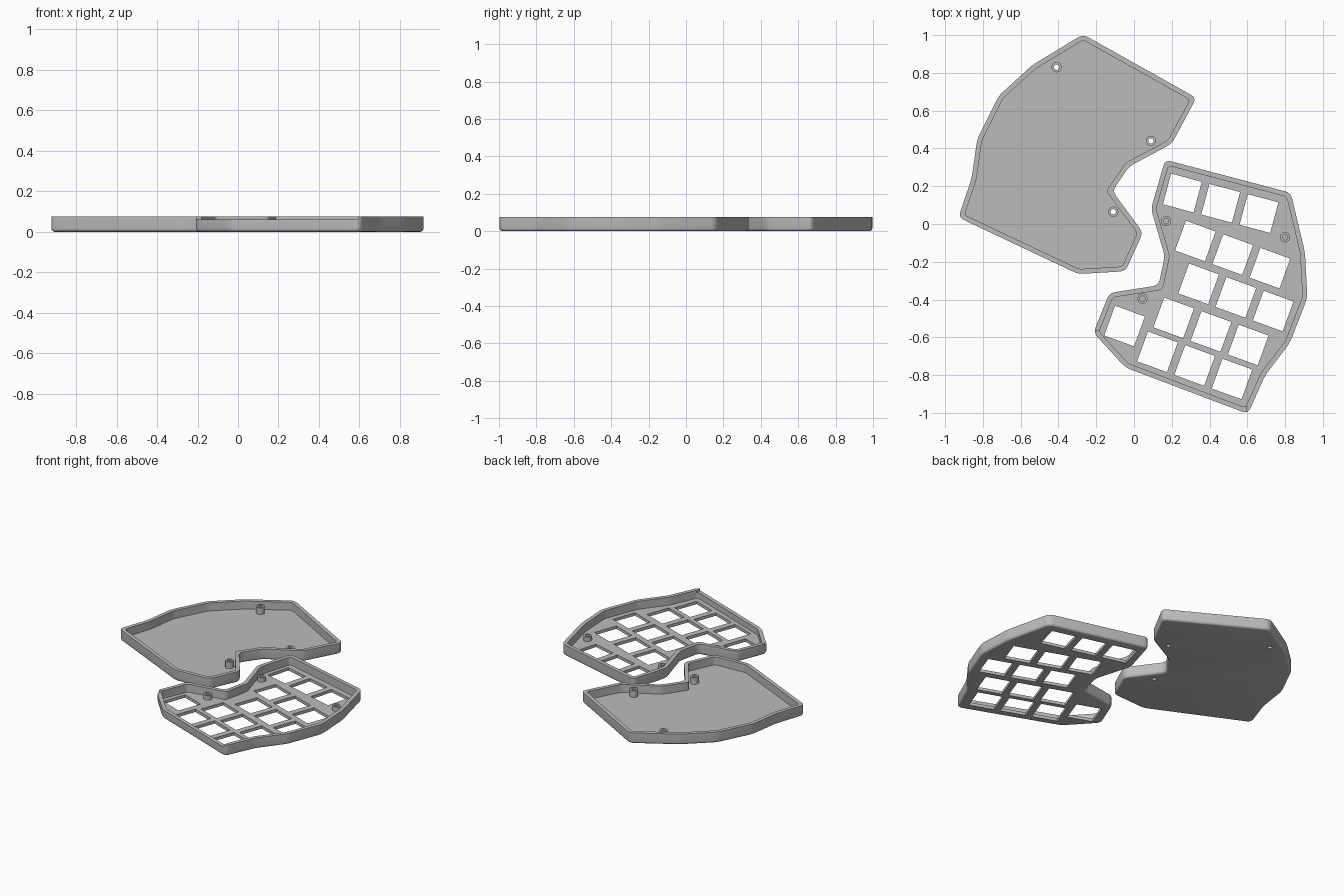
import bpy, bmesh, math
from mathutils import Vector, Matrix

if "Cube" in bpy.data.objects:
    bpy.data.objects.remove(bpy.data.objects["Cube"])

grey = bpy.data.materials.new("plastic grey")
grey.diffuse_color = (0.50, 0.50, 0.50, 1)
grey.use_nodes = True
grey.node_tree.nodes["Principled BSDF"].inputs["Base Color"].default_value = grey.diffuse_color

H, FLOOR, WALL, EDGE = 0.075, 0.02, 0.026, 0.016


def offset(pts, d):
    """Move a clockwise outline inwards by d with mitred corners."""
    out, n = [], len(pts)
    for i in range(n):
        p = Vector(pts[i])
        a = (p - Vector(pts[i - 1])).normalized()
        b = (Vector(pts[(i + 1) % n]) - p).normalized()
        na, nb = Vector((a.y, -a.x)), Vector((b.y, -b.x))
        out.append(p + (na + nb) * d / (1 + na.dot(nb)))
    return out


def fillet(pts, cut, seg=4):
    """Round every corner, starting a fixed distance before it."""
    out, n = [], len(pts)
    for i in range(n):
        p = Vector(pts[i])
        s = p + (Vector(pts[i - 1]) - p).normalized() * cut
        e = p + (Vector(pts[(i + 1) % n]) - p).normalized() * cut
        for k in range(seg + 1):
            t = k / seg
            out.append(s * (1 - t) ** 2 + p * 2 * t * (1 - t) + e * t * t)
    return out


def make(name, bm):
    bmesh.ops.recalc_face_normals(bm, faces=bm.faces)
    me = bpy.data.meshes.new(name)
    bm.to_mesh(me)
    bm.free()
    me.materials.append(grey)
    ob = bpy.data.objects.new(name, me)
    bpy.context.collection.objects.link(ob)
    return ob


def loft(bm, rings, closed=False):
    """Skin a stack of equal rings; cap the ends or join them in a loop."""
    vs = [[bm.verts.new(v) for v in r] for r in rings]
    n = len(vs[0])
    pairs = list(zip(vs, vs[1:])) + ([(vs[-1], vs[0])] if closed else [])
    for a, b in pairs:
        for i in range(n):
            bm.faces.new((a[i], a[(i + 1) % n], b[(i + 1) % n], b[i]))
    if not closed:
        bm.faces.new(vs[0])
        bm.faces.new(vs[-1])


def tray(name, pts):
    bm = bmesh.new()
    # rounded bottom edge, outer wall, rim, inner wall, floor
    prof = [(EDGE * (1 - math.sin(a)), EDGE * (1 - math.cos(a)))
            for a in (math.pi / 2 * k / 4 for k in range(5))]
    prof += [(0, H), (WALL, H), (WALL, FLOOR)]
    loft(bm, [[(p.x, p.y, z) for p in fillet(offset(pts, d), 0.032 - d * 0.5)] for d, z in prof])
    return make(name, bm)


def prism(bm, pts, z0, z1):
    loft(bm, [[(x, y, z) for x, y in pts] for z in (z0, z1)])


def circle(x, y, r, n=24):
    return [(x + r * math.cos(2 * math.pi * k / n), y + r * math.sin(2 * math.pi * k / n))
            for k in range(n)]


def subtract(ob, bm):
    cutter = make(ob.name + "_cutter", bm)
    cutter.hide_render = True
    mod = ob.modifiers.new("cut", 'BOOLEAN')
    mod.operation, mod.solver, mod.object = 'DIFFERENCE', 'EXACT', cutter
    bpy.context.view_layer.objects.active = ob
    bpy.ops.object.modifier_apply(modifier=mod.name)
    bpy.data.objects.remove(cutter)


def standoff(name, x, y, top, hole_from):
    bm = bmesh.new()
    z0 = FLOOR - 0.002
    out, hole = circle(x, y, 0.027), circle(x, y, 0.014)
    loft(bm, [[(*p, z) for p in ring] for ring, z in
              ((out, z0), (out, top), (hole, top), (hole, hole_from))], closed=True)
    return make(name, bm)


# bottom tray
base = tray("bottom_tray", [
    (-0.27, 1.004), (0.33, 0.668), (0.20, 0.425), (-0.025, 0.305), (-0.115, 0.175),
    (0.047, -0.045), (-0.045, -0.25), (-0.295, -0.265), (-0.93, 0.035),
    (-0.86, 0.24), (-0.83, 0.45), (-0.715, 0.68), (-0.54, 0.84)])
posts = [(-0.41, 0.83), (0.09, 0.44), (-0.11, 0.065)]
bm = bmesh.new()
for x, y in posts:
    prism(bm, circle(x, y, 0.014), -0.01, 0.1)
subtract(base, bm)
parts = [base]
for i, (x, y) in enumerate(posts):
    parts.append(standoff(f"tray_standoff_{i + 1}", x, y, 0.065, FLOOR - 0.002))

# key plate with square switch openings
plate = tray("key_plate", [
    (0.165, 0.34), (0.83, 0.165), (0.905, -0.15), (0.918, -0.39), (0.825, -0.63),
    (0.695, -0.80), (0.603, -1.005), (-0.045, -0.76), (-0.215, -0.575),
    (-0.13, -0.365), (0.13, -0.325), (0.163, -0.17), (0.09, 0.08)])
bm = bmesh.new()
rows = [(0.256, 0.164, 3, -15), (0.325, -0.09, 3, -20), (0.342, -0.317, 3, -20),
        (0.21, -0.497, 3, -20), (0.124, -0.677, 3, -20), (-0.05, -0.54, 1, -20)]
for x, y, count, deg in rows:
    rot = Matrix.Rotation(math.radians(deg), 2)
    for k in range(count):
        c = Vector((x, y)) + rot @ Vector((0.21, 0)) * k
        s = 0.084
        prism(bm, [c + rot @ Vector(q) for q in ((-s, -s), (s, -s), (s, s), (-s, s))], -0.01, 0.05)
subtract(plate, bm)
# lowered front wall
bm = bmesh.new()
prism(bm, [(0.592, -0.95), (-0.03, -0.71), (-0.17, -0.56), (-0.26, -0.575),
           (-0.07, -0.82), (0.592, -1.06)], 0.06, 0.1)
subtract(plate, bm)
parts.append(plate)
for i, (x, y) in enumerate([(0.17, 0.015), (0.80, -0.07), (0.045, -0.395)]):
    parts.append(standoff(f"plate_standoff_{i + 1}", x, y, 0.05, FLOOR - 0.002))

# smooth shading with sharp edges kept
for ob in parts:
    bpy.ops.object.select_all(action='DESELECT')
    ob.select_set(True)
    bpy.context.view_layer.objects.active = ob
    bpy.ops.object.shade_smooth_by_angle(angle=math.radians(30))
